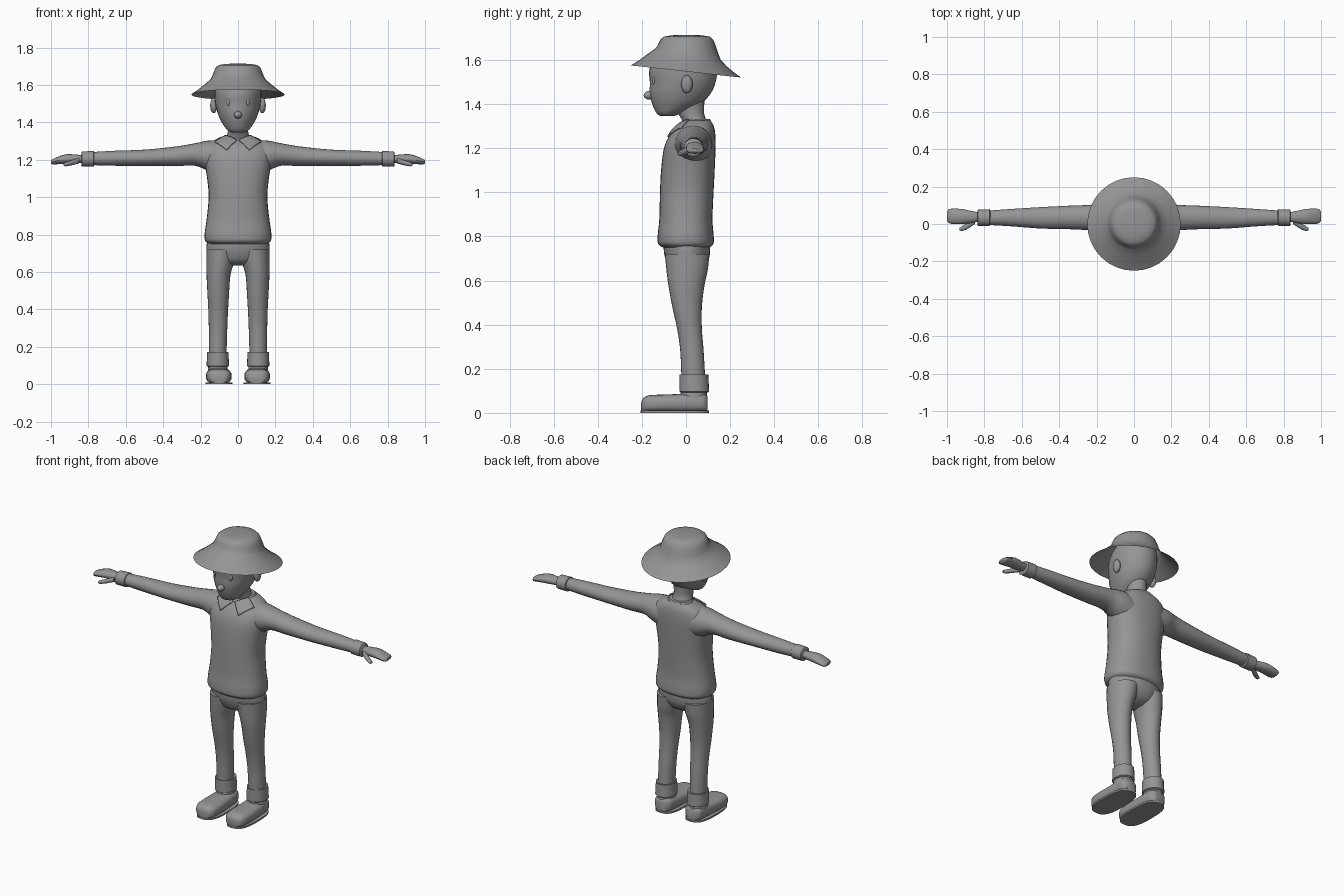
import bpy, bmesh, math
from mathutils import Vector

grey = bpy.data.materials.new("plain_grey")
grey.diffuse_color = (0.3, 0.3, 0.3, 1)


def finish(name, bm, mirror=False, angle=40):
    bmesh.ops.recalc_face_normals(bm, faces=bm.faces)
    me = bpy.data.meshes.new(name)
    bm.to_mesh(me)
    bm.free()
    me.materials.append(grey)
    ob = bpy.data.objects.new(name, me)
    bpy.context.collection.objects.link(ob)
    bpy.ops.object.select_all(action='DESELECT')
    bpy.context.view_layer.objects.active = ob
    ob.select_set(True)
    bpy.ops.object.shade_smooth_by_angle(angle=math.radians(angle))
    if mirror:
        ob.modifiers.new("mirror", 'MIRROR').use_mirror_merge = False
    return ob


def spline(rows, sub):
    """Catmull-Rom between rows of numbers."""
    out = []
    for i in range(len(rows) - 1):
        p0, p1, p2 = rows[max(i - 1, 0)], rows[i], rows[i + 1]
        p3 = rows[min(i + 2, len(rows) - 1)]
        for s in range(sub):
            t = s / sub
            out.append([0.5 * (2 * b + (c - a) * t + (2 * a - 5 * b + 4 * c - d) * t * t
                               + (3 * b - a - 3 * c + d) * t ** 3)
                        for a, b, c, d in zip(p0, p1, p2, p3)])
    return out + [list(rows[-1])]


def loft(name, rows, axis='z', sub=4, n=24, power=2.0, mirror=False):
    """Each row: position on axis, then the low/high extents on the two other axes."""
    bm = bmesh.new()
    rings = []
    for t, a0, a1, b0, b1 in spline(rows, sub):
        ring = []
        for k in range(n):
            w = 2 * math.pi * k / n
            c, s = math.cos(w), math.sin(w)
            a = (a0 + a1) / 2 + (a1 - a0) / 2 * math.copysign(abs(c) ** (2 / power), c)
            b = (b0 + b1) / 2 + (b1 - b0) / 2 * math.copysign(abs(s) ** (2 / power), s)
            ring.append(bm.verts.new({'z': (a, b, t), 'x': (t, a, b), 'y': (a, t, b)}[axis]))
        rings.append(ring)
    for r, q in zip(rings, rings[1:]):
        for k in range(n):
            bm.faces.new((r[k], r[(k + 1) % n], q[(k + 1) % n], q[k]))
    bm.faces.new(rings[0])
    bm.faces.new(rings[-1])
    return finish(name, bm, mirror)


def ball(name, centre, size, mirror=False):
    bm = bmesh.new()
    bmesh.ops.create_uvsphere(bm, u_segments=16, v_segments=10, radius=1)
    bmesh.ops.scale(bm, vec=size, verts=bm.verts)
    bmesh.ops.translate(bm, vec=centre, verts=bm.verts)
    return finish(name, bm, mirror)


# Jumper body and sleeves
torso = loft("jumper_body", [
    (0.75, -.155, .155, -.105, .105), (0.768, -.176, .176, -.127, .125),
    (0.81, -.178, .178, -.128, .125), (0.88, -.168, .168, -.121, .120),
    (1.00, -.157, .157, -.118, .125), (1.10, -.165, .165, -.113, .130),
    (1.20, -.180, .180, -.100, .134), (1.26, -.175, .175, -.073, .133),
    (1.30, -.135, .135, -.035, .126), (1.325, -.085, .085, .00, .112)], n=32, power=2.3)
loft("sleeve", [
    (0.08, -.055, .120, 1.11, 1.305), (0.16, -.050, .118, 1.14, 1.302),
    (0.23, -.035, .103, 1.168, 1.288), (0.34, -.028, .098, 1.166, 1.270),
    (0.50, -.024, .090, 1.167, 1.254), (0.66, -.012, .080, 1.168, 1.248),
    (0.80, -.004, .070, 1.172, 1.240)], axis='x', mirror=True)
loft("sleeve_cuff", [
    (0.768, -.004, .073, 1.170, 1.241), (0.772, -.010, .079, 1.163, 1.247),
    (0.834, -.010, .077, 1.163, 1.244), (0.838, -.004, .071, 1.169, 1.238)],
    axis='x', sub=1, mirror=True)

# Hands
loft("hand", [
    (0.82, .015, .060, 1.185, 1.222), (0.87, .005, .070, 1.180, 1.228),
    (0.92, .000, .080, 1.179, 1.229), (0.965, .000, .082, 1.176, 1.215),
    (0.99, .005, .079, 1.175, 1.204), (1.0, .018, .065, 1.183, 1.198)],
    axis='x', n=16, mirror=True)
loft("thumb", [
    (0.85, .000, .030, 1.180, 1.210), (0.89, -.026, .006, 1.170, 1.197),
    (0.92, -.038, -.012, 1.165, 1.187), (0.932, -.034, -.020, 1.169, 1.180)],
    axis='x', n=12, mirror=True)

# Shirt collar: a low band round the neck and two pointed flaps
loft("collar_band", [
    (1.290, -.100, .100, -.030, .122), (1.318, -.082, .082, -.008, .116),
    (1.333, -.070, .070, .000, .108)], n=32)
bm = bmesh.new()
quad = [Vector(p) for p in ((.006, -.04, 1.305), (.06, -.08, 1.25),
                            (.125, -.02, 1.297), (.068, .01, 1.33))]
G = 8
grid = [[bm.verts.new(quad[0].lerp(quad[1], u / G).lerp(quad[3].lerp(quad[2], u / G), v / G))
         for u in range(G + 1)] for v in range(G + 1)]
for v in range(G):
    for u in range(G):
        bm.faces.new((grid[v][u], grid[v][u + 1], grid[v + 1][u + 1], grid[v + 1][u]))
flap = finish("collar_flap", bm, mirror=True)
wrap = flap.modifiers.new("lie_on_jumper", 'SHRINKWRAP')
wrap.target, wrap.offset, wrap.wrap_mode = torso, 0.010, 'ABOVE_SURFACE'
flap.modifiers.new("thickness", 'SOLIDIFY').thickness = 0.007

# Trousers
loft("trouser_hips", [
    (0.635, -.06, .06, -.030, .035), (0.655, -.12, .12, -.070, .075),
    (0.69, -.160, .160, -.090, .100), (0.73, -.169, .169, -.100, .109),
    (0.80, -.160, .160, -.105, .108)], n=32)
loft("trouser_leg", [
    (0.72, .005, .169, -.096, .106), (0.65, .022, .169, -.089, .099),
    (0.58, .041, .168, -.080, .084), (0.48, .048, .163, -.062, .072),
    (0.38, .054, .158, -.040, .072), (0.28, .058, .156, -.026, .080),
    (0.14, .062, .156, -.020, .088)], mirror=True)
loft("trouser_cuff", [
    (0.170, .062, .155, -.022, .092), (0.173, .051, .165, -.030, .101),
    (0.098, .048, .168, -.030, .105), (0.092, .058, .158, -.022, .097)],
    sub=1, mirror=True)

# Shoes
loft("ankle", [(0.11, .058, .158, -.022, .094), (0.05, .052, .162, -.03, .096)],
     sub=1, mirror=True)
loft("shoe", [
    (-.203, .075, .125, .008, .045), (-.195, .055, .147, .004, .066),
    (-.165, .038, .166, .002, .080), (-.10, .034, .171, .002, .083),
    (-.03, .038, .167, .002, .086), (.04, .043, .162, .002, .092),
    (.08, .052, .156, .003, .090), (.098, .072, .138, .006, .075)],
    axis='y', power=2.8, mirror=True)
loft("shoe_sole", [(0.0, .030, .174, -.207, .104), (0.010, .030, .174, -.207, .104)],
     sub=1, power=2.8, mirror=True)

# Neck and head
loft("neck", [
    (1.27, -.085, .085, -.01, .110), (1.32, -.062, .062, -.015, .095),
    (1.36, -.054, .054, -.035, .082), (1.43, -.058, .058, -.050, .085)])
loft("head", [
    (1.346, -.030, .030, -.115, -.055), (1.358, -.057, .057, -.133, -.020),
    (1.40, -.087, .087, -.153, .065), (1.45, -.109, .109, -.164, .113),
    (1.50, -.121, .121, -.164, .134), (1.55, -.125, .125, -.167, .142),
    (1.60, -.122, .122, -.150, .140), (1.64, -.108, .108, -.110, .120),
    (1.675, -.070, .070, -.065, .075), (1.69, -.02, .02, -.02, .02)], n=32)
ball("nose", (0, -.165, 1.440), (.021, .027, .020))
ball("eye", (.050, -.143, 1.508), (.013, .012, .022), True)
ball("ear", (.130, .004, 1.490), (.019, .026, .041), True)

# Hat: an open sheet, each ring having radius, centre y, height and backward slope
bm = bmesh.new()
N = 32
rings = []
for r, yc, z, slope in ((.25, 0, 1.548, .11), (.215, .003, 1.572, .13), (.18, .006, 1.600, .16),
                        (.148, .010, 1.628, .18), (.138, .008, 1.648, .12),
                        (.127, .006, 1.676, .05), (.119, .005, 1.693, .02),
                        (.104, .004, 1.706, 0), (.07, .004, 1.712, 0), (.03, .004, 1.714, 0)):
    ring = []
    for k in range(N):
        w = 2 * math.pi * k / N
        y = yc + r * math.sin(w)
        ring.append(bm.verts.new((r * math.cos(w), y, z - slope * y)))
    rings.append(ring)
for a, b in zip(rings, rings[1:]):
    for k in range(N):
        bm.faces.new((a[k], a[(k + 1) % N], b[(k + 1) % N], b[k]))
bm.faces.new(rings[-1])
finish("sun_hat", bm, angle=50)
